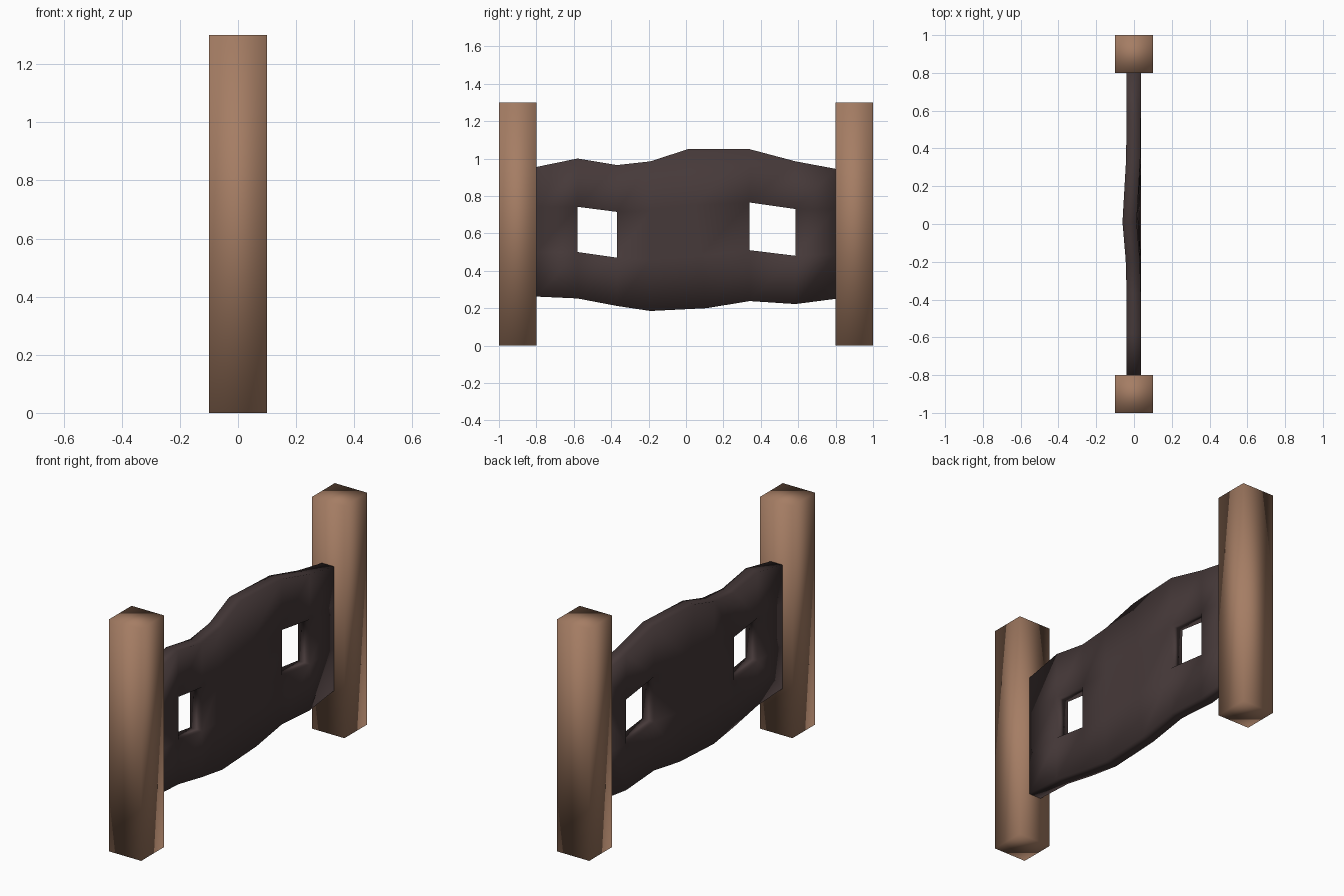
import bpy, bmesh

if "Cube" in bpy.data.objects:
    bpy.data.objects.remove(bpy.data.objects["Cube"])


def material(name, rgb):
    m = bpy.data.materials.new(name)
    m.diffuse_color = (*rgb, 1)
    m.use_nodes = True
    m.node_tree.nodes["Principled BSDF"].inputs["Base Color"].default_value = m.diffuse_color
    return m


def finish(bm, name, mat):
    bmesh.ops.recalc_face_normals(bm, faces=bm.faces)
    for f in bm.faces:
        f.smooth = True
    mesh = bpy.data.meshes.new(name)
    bm.to_mesh(mesh)
    bm.free()
    mesh.materials.append(mat)
    obj = bpy.data.objects.new(name, mesh)
    bpy.context.collection.objects.link(obj)
    return obj


wood = material("brown wood", (0.376, 0.205, 0.127))
dark = material("dark brown", (0.061, 0.041, 0.041))

# Two square end posts with softly shaded edges
for name, y in (("front_post", -0.9), ("back_post", 0.9)):
    bm = bmesh.new()
    bmesh.ops.create_cube(bm, size=1)
    for v in bm.verts:
        v.co = (v.co.x * 0.2, v.co.y * 0.2 + y, (v.co.z + 0.5) * 1.3)
    finish(bm, name, wood)

# Warped panel: columns of (y at bottom, y at top, four heights, bend in x)
columns = [
    (-0.80, -0.80, (0.262, 0.50, 0.74, 0.955), 0.0),
    (-0.58, -0.58, (0.252, 0.50, 0.742, 1.00), 0.0),
    (-0.37, -0.37, (0.212, 0.47, 0.715, 0.965), 0.0),
    (-0.19, -0.19, (0.185, 0.46, 0.72, 0.985), -0.005),
    (0.11, 0.01, (0.20, 0.48, 0.75, 1.05), -0.022),
    (0.34, 0.34, (0.238, 0.51, 0.765, 1.05), -0.003),
    (0.585, 0.585, (0.222, 0.48, 0.73, 0.985), 0.0),
    (0.80, 0.80, (0.25, 0.49, 0.73, 0.945), 0.0),
]
hole_columns = (1, 5)
bm = bmesh.new()
grid = []
for y0, y1, heights, bend in columns:
    grid.append([bm.verts.new((-0.039 + bend * r / 3, y0 + (y1 - y0) * r / 3, z))
                 for r, z in enumerate(heights)])
for c in range(len(grid) - 1):
    for r in range(3):
        if r == 1 and c in hole_columns:
            continue  # window opening
        bm.faces.new((grid[c][r], grid[c + 1][r], grid[c + 1][r + 1], grid[c][r + 1]))

# Give the panel its thickness, closing the rim and the openings
ext = bmesh.ops.extrude_face_region(bm, geom=bm.faces[:], use_keep_orig=True)
moved = [g for g in ext["geom"] if isinstance(g, bmesh.types.BMVert)]
bmesh.ops.translate(bm, verts=moved, vec=(0.075, 0, 0))
finish(bm, "panel", dark)
